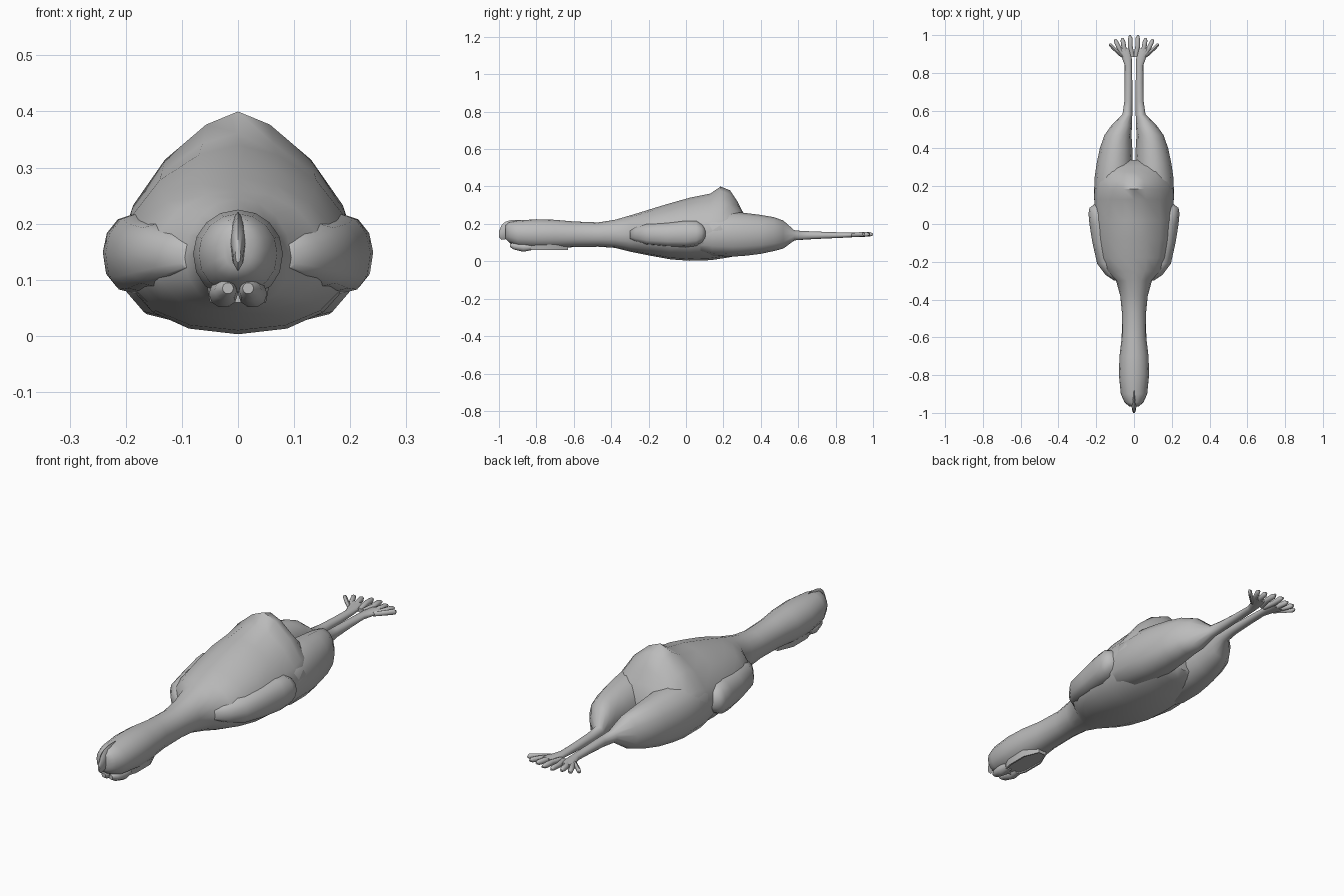
import bpy, bmesh
from math import sin, cos, pi, copysign

cube = bpy.data.objects.get("Cube")
if cube:
    bpy.data.objects.remove(cube, do_unlink=True)

grey = bpy.data.materials.new("rubber grey")
grey.use_nodes = True
grey.diffuse_color = (0.5, 0.5, 0.5, 1)
grey.node_tree.nodes["Principled BSDF"].inputs["Base Color"].default_value = (0.5, 0.5, 0.5, 1)


def power(v, e):
    return copysign(abs(v) ** e, v)


def loft(name, stations, sides=16, low=1.0, side=1, cap_end=True):
    """Skin rings set across y. Station: y, centre x, half width, bottom, top, [widest z, upper exponent]"""
    bm = bmesh.new()
    rings = []
    for y, cx, w, bottom, top, *extra in stations:
        mid = extra[0] if extra else (bottom + top) / 2
        up = extra[1] if len(extra) > 1 else 1.0
        ring = []
        for i in range(sides):
            a = 2 * pi * i / sides
            e = up if sin(a) > 0 else low
            h = top - mid if sin(a) > 0 else mid - bottom
            ring.append(bm.verts.new((side * (cx + w * power(cos(a), e)), y, mid + h * power(sin(a), e))))
        rings.append(ring)
    for r, s in zip(rings, rings[1:]):
        for i in range(sides):
            j = (i + 1) % sides
            bm.faces.new((r[i], r[j], s[j], s[i]))
    bm.faces.new(rings[0])
    if cap_end:
        bm.faces.new(rings[-1])
    bmesh.ops.recalc_face_normals(bm, faces=bm.faces)
    return finish(name, bm)


def finish(name, bm, angle=0.9):
    mesh = bpy.data.meshes.new(name)
    bm.to_mesh(mesh)
    bm.free()
    mesh.materials.append(grey)
    obj = bpy.data.objects.new(name, mesh)
    bpy.context.collection.objects.link(obj)
    bpy.ops.object.select_all(action="DESELECT")
    obj.select_set(True)
    bpy.context.view_layer.objects.active = obj
    bpy.ops.object.shade_smooth_by_angle(angle=angle)
    return obj


# Head, neck, body and raised tail in one skin
loft("body", [
    (-.965, 0, .025, .12, .195),
    (-.945, 0, .05, .1, .21),
    (-.9, 0, .07, .078, .218),
    (-.8, 0, .08, .068, .225),
    (-.7, 0, .077, .07, .222),
    (-.6, 0, .065, .076, .213),
    (-.47, 0, .064, .078, .208),
    (-.38, 0, .073, .072, .222),
    (-.3, 0, .095, .052, .245, .14),
    (-.25, 0, .15, .042, .26, .14),
    (-.18, 0, .182, .028, .282, .14, 1.05),
    (-.08, 0, .2, .01, .312, .14, 1.1),
    (.02, 0, .208, .003, .34, .15, 1.15),
    (.13, 0, .21, .006, .362, .16, 1.25),
    (.185, 0, .208, .014, .4, .17, 1.35),
    (.235, 0, .195, .022, .38, .17, 1.4),
    (.275, 0, .18, .03, .32, .16, 1.3),
    (.305, 0, .16, .038, .262, .15),
    (.34, 0, .09, .06, .2, .13),
], low=.9)

# Beak and narrow comb down the front of the face
loft("beak_comb", [
    (-1, 0, .005, .13, .16),
    (-.985, 0, .01, .115, .195),
    (-.965, 0, .013, .118, .212),
    (-.93, 0, .012, .13, .222),
    (-.88, 0, .006, .15, .222),
], sides=8)

# Shallow open tub under the chin
bm = bmesh.new()
outline = [(-.86, .03), (-.8, .05), (-.7, .05), (-.63, .02)]
outline = [(x, y) for y, x in outline] + [(-x, y) for y, x in reversed(outline)]
rim = [bm.verts.new((x, y, .06)) for x, y in outline]
top = [bm.verts.new((x * 1.15, y, .1)) for x, y in outline]
inner = [bm.verts.new((x * .85, y * .97 - .022, .06)) for x, y in outline]
floor = [bm.verts.new((v.co.x, v.co.y, .066)) for v in inner]
for a, b in ((top, rim), (rim, inner), (inner, floor)):
    for i in range(len(a)):
        j = (i + 1) % len(a)
        bm.faces.new((a[i], a[j], b[j], b[i]))
bm.faces.new(floor)
bm.faces.new(top)
bmesh.ops.recalc_face_normals(bm, faces=bm.faces)
finish("chin_recess", bm, .5)

for side, label in ((1, "left"), (-1, "right")):
    # Pair of wattle lobes below the beak
    loft(label + "_wattle", [
        (-.94, .018, .01, .075, .095),
        (-.92, .022, .02, .062, .1),
        (-.87, .026, .026, .05, .1),
        (-.83, .026, .022, .058, .095),
    ], sides=10, side=side)

    # Folded wing
    loft(label + "_wing", [
        (-.3, .085, .02, .12, .165),
        (-.27, .105, .045, .105, .185),
        (-.21, .145, .05, .088, .2),
        (-.1, .165, .055, .078, .208),
        (.0, .18, .056, .075, .218),
        (.055, .187, .054, .082, .217),
        (.085, .186, .05, .1, .2),
        (.105, .18, .03, .125, .175),
    ], sides=12, low=.8, side=side)

    # Thigh tapering into a thin shin
    loft(label + "_leg", [
        (.02, .12, .07, .06, .21),
        (.14, .113, .1, .03, .262),
        (.25, .107, .101, .025, .265),
        (.32, .102, .096, .03, .258),
        (.4, .095, .086, .04, .248),
        (.47, .085, .072, .055, .236),
        (.52, .066, .055, .068, .218),
        (.58, .035, .026, .112, .165),
        (.65, .03, .021, .117, .161),
        (.75, .029, .02, .122, .157),
        (.84, .03, .019, .126, .154),
        (.88, .038, .026, .128, .154),
        (.93, .056, .036, .132, .152),
    ], sides=12, low=.85, side=side)

    # Four splayed toes
    toes = [(.018, .022, 1), (.045, .062, .985), (.062, .098, .98), (.07, .125, .955)]
    for n, (x0, x1, tip) in enumerate(toes):
        y0 = .885
        loft(f"{label}_toe_{n + 1}", [
            (y0, x0 - .01, .012, .13, .15),
            (y0 + (tip - y0) * .5, (x0 + x1) / 2, .013, .131, .155),
            (y0 + (tip - y0) * .85, x1 - .003, .012, .132, .157),
            (tip, x1, .005, .139, .149),
        ], sides=8, side=side)
